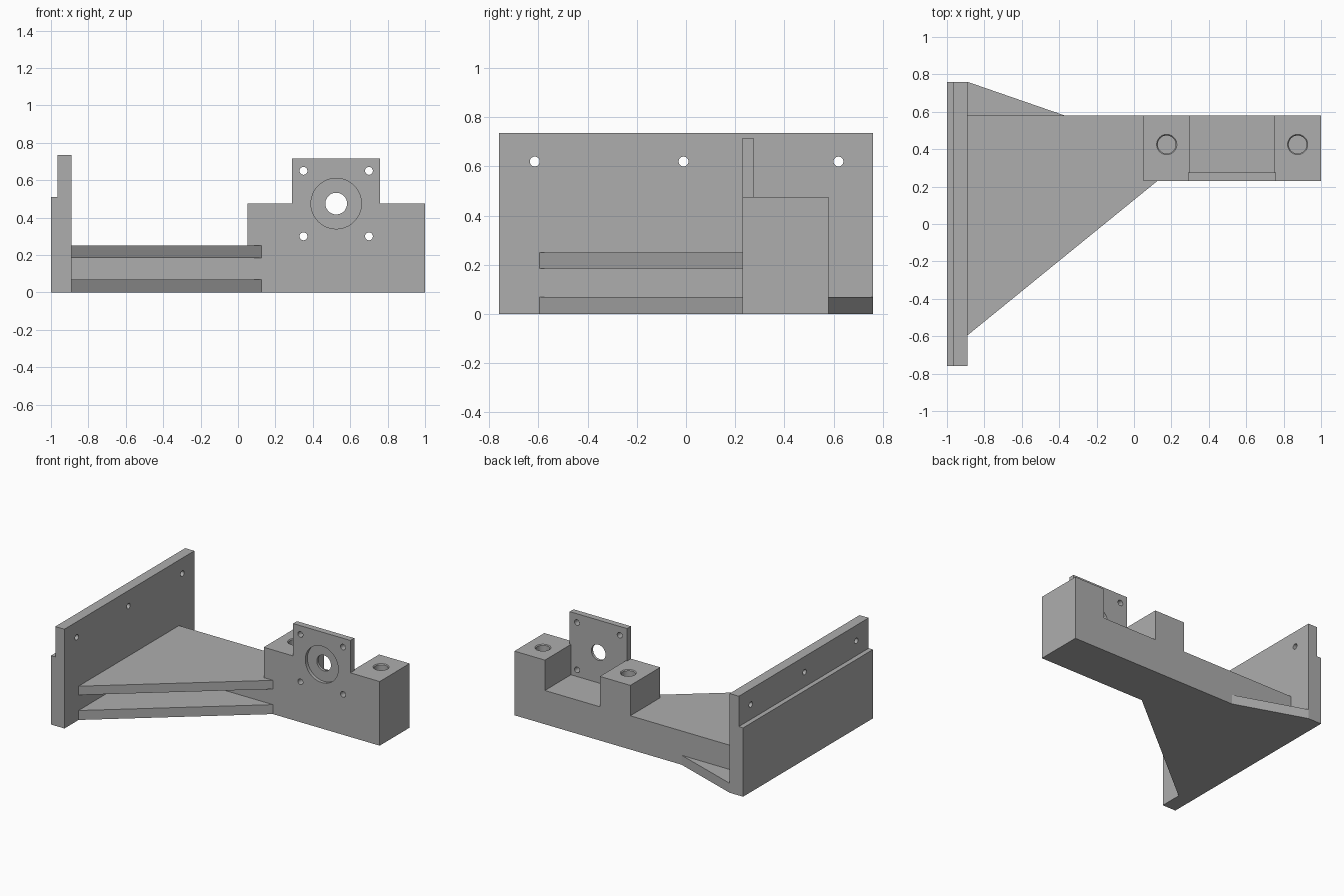
import bpy
import bmesh
import math
from mathutils import Vector

cube = bpy.data.objects.get("Cube")
if cube:
    bpy.data.objects.remove(cube, do_unlink=True)

grey = bpy.data.materials.new("plain_grey")
grey.use_nodes = True
COLOUR = (0.42, 0.42, 0.42, 1)
grey.diffuse_color = COLOUR
grey.node_tree.nodes["Principled BSDF"].inputs["Base Color"].default_value = COLOUR


def prism(name, outline, start, end, axis):
    """Extrude an outline: XZ profile along y, or XY plan along z."""
    def place(a, b, d):
        return (a, d, b) if axis == "y" else (a, b, d)
    bm = bmesh.new()
    face = bm.faces.new([bm.verts.new(place(a, b, start)) for a, b in outline])
    moved = bmesh.ops.extrude_face_region(bm, geom=[face])["geom"]
    shift = Vector(place(0, 0, end - start))
    bmesh.ops.translate(bm, vec=shift, verts=[v for v in moved if isinstance(v, bmesh.types.BMVert)])
    bmesh.ops.recalc_face_normals(bm, faces=bm.faces)
    mesh = bpy.data.meshes.new(name)
    bm.to_mesh(mesh)
    bm.free()
    mesh.materials.append(grey)
    obj = bpy.data.objects.new(name, mesh)
    bpy.context.collection.objects.link(obj)
    return obj


def drill(obj, centre, radius, length, axis, tip=None):
    """Cut a round hole, centred on the given point."""
    turn = {"x": (0, math.pi / 2, 0), "y": (math.pi / 2, 0, 0), "z": (0, 0, 0)}[axis]
    bpy.ops.mesh.primitive_cone_add(vertices=48, radius1=radius, radius2=tip or radius,
                                    depth=length, location=centre, rotation=turn)
    cutter = bpy.context.object
    cutter.name = "hole_cutter"
    cutter.hide_render = True
    cutter.data.materials.append(grey)
    mod = obj.modifiers.new("hole", "BOOLEAN")
    mod.operation = "DIFFERENCE"
    mod.solver = "EXACT"
    mod.object = cutter
    bpy.context.view_layer.objects.active = obj
    bpy.ops.object.modifier_apply(modifier=mod.name)
    bpy.data.objects.remove(cutter, do_unlink=True)


# Main levels shared by the parts
WALL, BLOCK, FRONT, BACK = -0.89, 0.05, 0.23, 0.58
FACE_BACK, ARM_TOP, BLOCK_TOP = 0.275, 0.25, 0.475

# Stepped wall plate with three screw holes
wall_plate = prism("wall_plate", [(-1, 0), (WALL, 0), (WALL, 0.735), (-0.965, 0.735),
                                  (-0.965, 0.51), (-1, 0.51)], -0.76, 0.76, "y")
for y in (-0.615, -0.01, 0.62):
    drill(wall_plate, (-0.92, y, 0.62), 0.02, 0.3, "x")

# Arm: two tapering flanges joined by a web
upper_flange = prism("upper_flange", [(WALL, -0.595), (0.125, FRONT), (BLOCK, FRONT),
                                      (BLOCK, BACK), (WALL, BACK)], 0.185, ARM_TOP, "z")
lower_flange = prism("lower_flange", [(WALL, -0.595), (0.125, FRONT), (BLOCK, FRONT),
                                      (BLOCK, BACK), (-0.37, BACK), (WALL, 0.76)], 0, 0.07, "z")
arm_web = prism("arm_web", [(WALL, FRONT), (BLOCK, FRONT), (BLOCK, BACK), (WALL, BACK)],
                0.07, 0.185, "z")

# U-shaped block with a blind, chamfered hole in each post
mount_block = prism("mount_block", [(BLOCK, 0), (1, 0), (1, BLOCK_TOP), (0.75, BLOCK_TOP),
                                    (0.75, ARM_TOP), (0.3, ARM_TOP), (0.3, BLOCK_TOP),
                                    (BLOCK, BLOCK_TOP)], FACE_BACK, BACK, "y")
for x in (0.175, 0.875):
    drill(mount_block, (x, 0.425, BLOCK_TOP), 0.048, 0.4, "z")
    drill(mount_block, (x, 0.425, BLOCK_TOP), 0.044, 0.02, "z", tip=0.064)

# Front face plate with bore, round recess and four screw holes
face_plate = prism("face_plate", [(BLOCK, 0), (1, 0), (1, BLOCK_TOP), (0.76, BLOCK_TOP),
                                  (0.76, 0.715), (0.29, 0.715), (0.29, BLOCK_TOP),
                                  (BLOCK, BLOCK_TOP)], FRONT, FACE_BACK, "y")
drill(face_plate, (0.525, FRONT, 0.475), 0.135, 0.05, "y")
drill(face_plate, (0.525, FRONT, 0.475), 0.058, 0.3, "y")
for x in (0.35, 0.7):
    for z in (0.3, 0.65):
        drill(face_plate, (x, FRONT, z), 0.021, 0.3, "y")

# Smooth the round holes and keep the flat faces crisp
bpy.ops.object.select_all(action="DESELECT")
for obj in (wall_plate, mount_block, face_plate):
    obj.select_set(True)
bpy.context.view_layer.objects.active = face_plate
bpy.ops.object.shade_smooth_by_angle(angle=math.radians(30))
